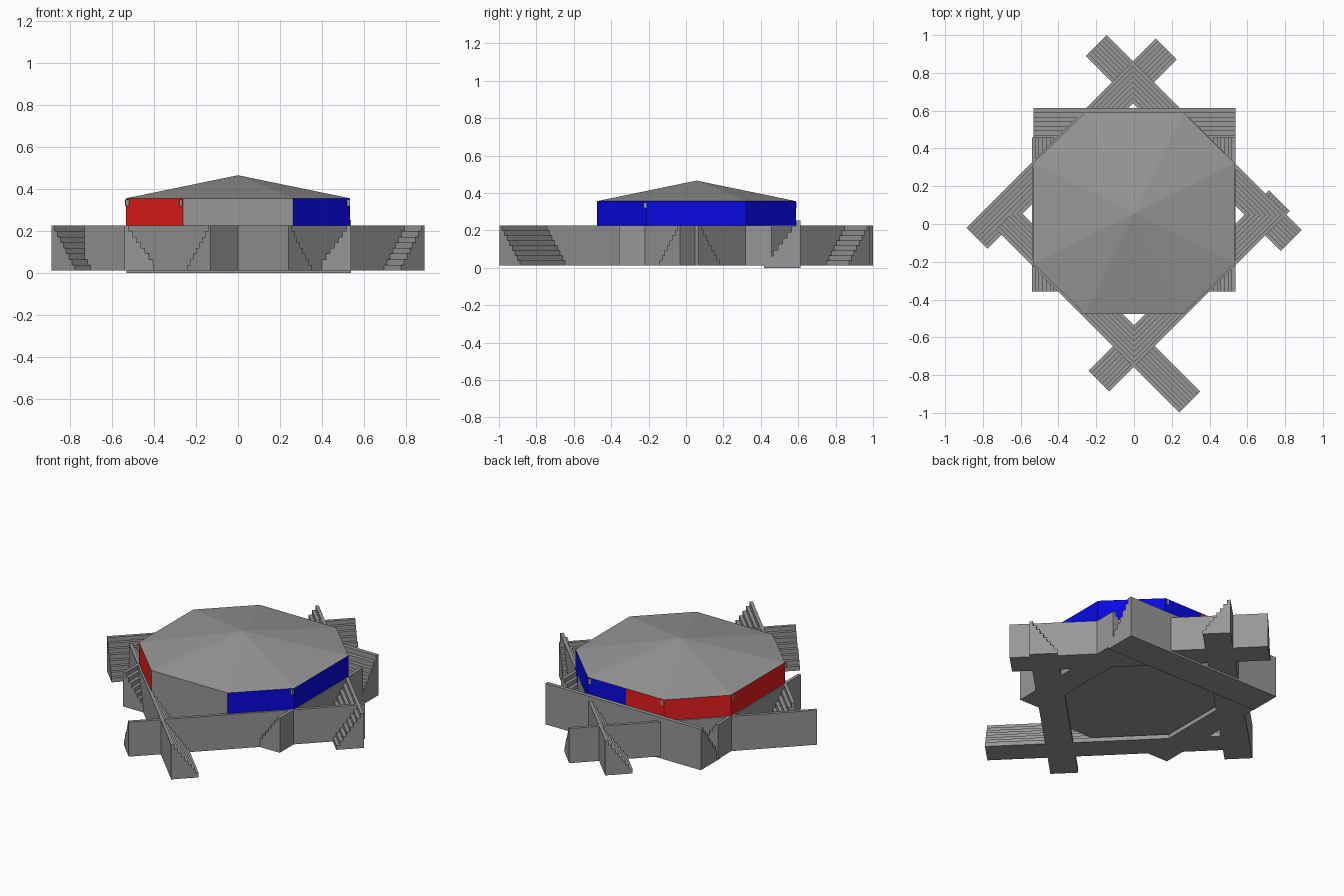
import bpy
import bmesh
from mathutils import Vector

if "Cube" in bpy.data.objects:
    bpy.data.objects.remove(bpy.data.objects["Cube"])


def make_color(name, rgb):
    m = bpy.data.materials.new(name)
    m.diffuse_color = (*rgb, 1)
    m.use_nodes = True
    m.node_tree.nodes["Principled BSDF"].inputs["Base Color"].default_value = m.diffuse_color
    return m


RED = make_color("red_paint", (0.78, 0.012, 0.01))
BLUE = make_color("blue_paint", (0.0025, 0.0025, 0.76))
GREY = make_color("dark_grey", (0.31, 0.31, 0.31))
CENTRE = Vector((0, 0.056))
BASE, FLOOR, EAVE, APEX = 0.012, 0.05, 0.356, 0.466


def add_mesh(name, verts, faces, color=GREY):
    me = bpy.data.meshes.new(name)
    me.from_pydata([tuple(v) for v in verts], [], faces)
    me.update()
    ob = bpy.data.objects.new(name, me)
    bpy.context.collection.objects.link(ob)
    me.materials.append(color)
    return ob


# Octagon outline, counter-clockwise from the front wall
ring = [(-0.262, -0.477), (0.262, -0.477), (0.534, -0.21), (0.534, 0.322),
        (0.262, 0.589), (-0.262, 0.589), (-0.534, 0.322), (-0.534, -0.21)]


def wall(name, a, b, color):
    add_mesh(name, [(*a, FLOOR), (*b, FLOOR), (*b, EAVE), (*a, EAVE)],
             [(0, 1, 2, 3)], color)


# Hall walls: grey front, blue right half, red left half, back split in two
back_mid = (0, 0.589)
wall("front_wall", ring[0], ring[1], GREY)
for i in (1, 2, 3):
    wall(f"blue_wall_{i}", ring[i], ring[i + 1], BLUE)
wall("blue_back_wall", ring[4], back_mid, BLUE)
wall("red_back_wall", back_mid, ring[5], RED)
for i in (5, 6, 7):
    wall(f"red_wall_{i}", ring[i], ring[(i + 1) % 8], RED)

# Floor and shallow faceted roof
add_mesh("floor", [(*p, FLOOR) for p in ring], [tuple(range(7, -1, -1))])
add_mesh("roof", [(*p, EAVE) for p in ring] + [(*CENTRE, APEX)],
         [(i, (i + 1) % 8, 8) for i in range(8)])


# Stepped stand: tall outer edge from a to b, stepping down toward the hall
def stand(name, a, b, width=0.157, z0=BASE, z1=0.227, steps=8):
    a, b = Vector(a), Vector(b)
    d = (b - a).normalized()
    inward = Vector((-d.y, d.x))
    if inward.dot(CENTRE - a) < 0:
        inward = -inward
    run, rise = width / steps, (z1 - z0) / steps
    profile = [(0, z0)]
    for i in range(steps):
        z = z1 - i * rise
        profile += [(i * run, z), ((i + 1) * run, z)]
    profile.append((width, z0))
    n = len(profile)
    verts = [(*(p + inward * u), z) for p in (a, b) for u, z in profile]
    faces = [tuple(range(n)), tuple(range(2 * n - 1, n - 1, -1))]
    faces += [(i, i + n, (i + 1) % n + n, (i + 1) % n) for i in range(n)]
    ob = add_mesh(name, verts, faces)
    bm = bmesh.new()
    bm.from_mesh(ob.data)
    bmesh.ops.recalc_face_normals(bm, faces=bm.faces)
    bm.to_mesh(ob.data)
    bm.free()


# Diagonal stands
stand("back_left_stand", (-0.887, -0.02), (0.115, 0.982))
stand("back_right_stand", (-0.145, 1.0), (0.887, -0.032))
stand("front_left_stand", (0.24, -0.998), (-0.73, -0.028))
stand("front_right_stand", (-0.13, -0.887), (0.825, 0.068))
# Straight stands
stand("left_stand", (-0.541, -0.357), (-0.541, 0.458))
stand("right_stand", (0.537, -0.357), (0.537, 0.458))
stand("back_stand", (-0.531, 0.613), (0.537, 0.613), 0.195, 0.0, 0.254)

# Small fixtures on the walls under the eaves, near the corners
spots = [(-0.269, -0.464), (-0.526, -0.216), (0.523, -0.217),
         (0.247, 0.583), (-0.247, 0.583), (-0.529, 0.307)]
for k, (x, y) in enumerate(spots):
    bpy.ops.mesh.primitive_cube_add(size=1, location=(x, y, 0.335))
    ob = bpy.context.object
    ob.name = f"eave_fixture_{k + 1}"
    ob.scale = (0.018, 0.018, 0.03)
    ob.data.materials.append(GREY)
